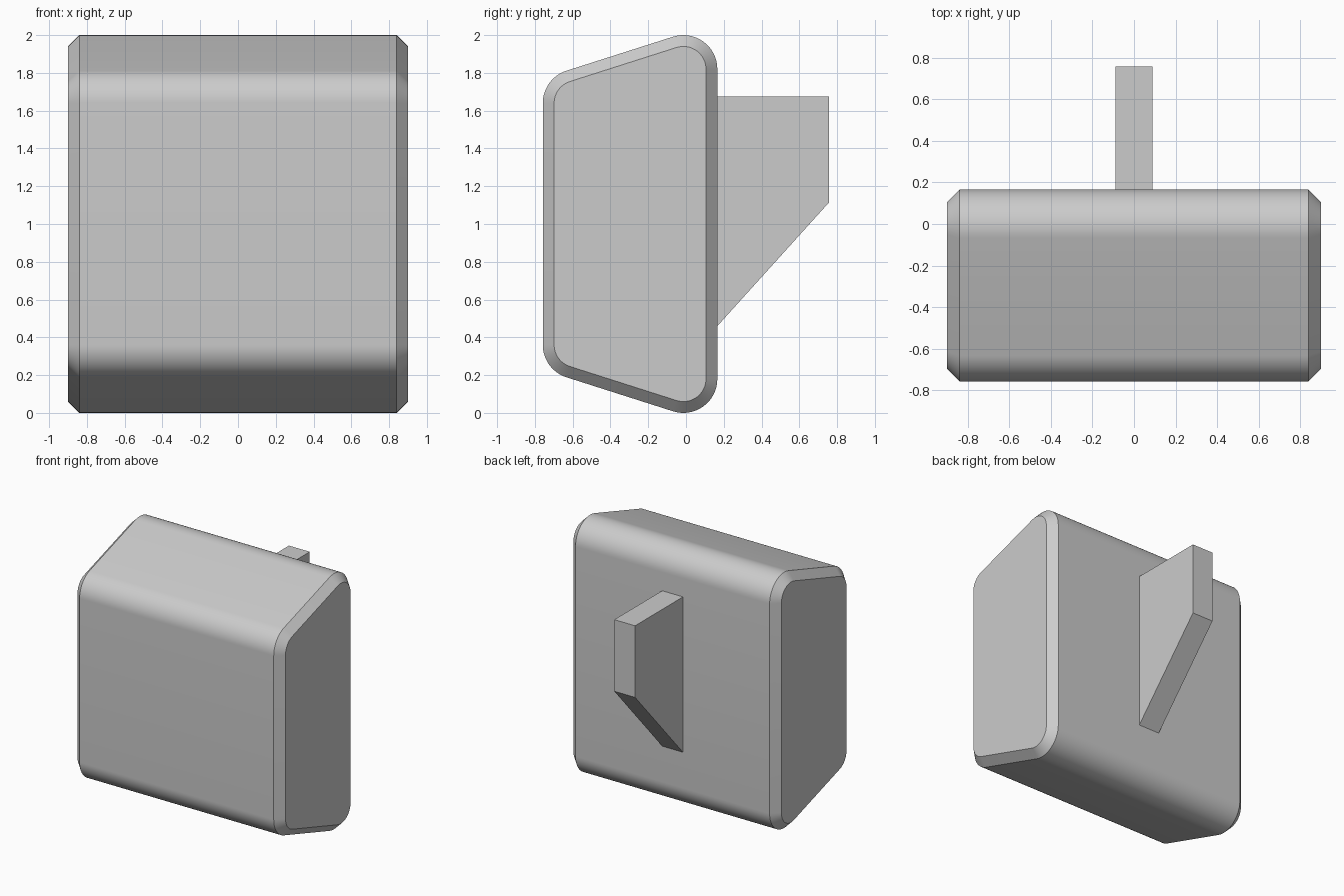
import bpy, bmesh
from math import atan2, cos, sin, pi

if "Cube" in bpy.data.objects:
    bpy.data.objects.remove(bpy.data.objects["Cube"])

RADIUS, CHAMFER, HALF_WIDTH = 0.18, 0.06, 0.90
BACK_Y, FRONT_Y = -0.014, -0.578      # corner arc centres
BACK_Z, FRONT_Z = 0.82, 0.64          # their heights above/below mid height z = 1


def body_profile(inset):
    """Rounded trapezoid in (y, z), pulled in by inset."""
    tilt = pi / 2 + atan2(BACK_Z - FRONT_Z, BACK_Y - FRONT_Y)
    corners = [(BACK_Y, BACK_Z, 0, tilt), (FRONT_Y, FRONT_Z, tilt, pi),
               (FRONT_Y, -FRONT_Z, pi, 2 * pi - tilt),
               (BACK_Y, -BACK_Z, 2 * pi - tilt, 2 * pi)]
    r, steps, points = RADIUS - inset, 16, []
    for y, z, a0, a1 in corners:
        for i in range(steps + 1):
            a = a0 + (a1 - a0) * i / steps
            points.append((y + r * cos(a), 1 + z + r * sin(a)))
    return points


def loft(name, sections):
    """Skin matching (x, profile) sections along x and cap both ends."""
    bm = bmesh.new()
    rings = [[bm.verts.new((x, y, z)) for y, z in prof] for x, prof in sections]
    for a, b in zip(rings, rings[1:]):
        for i in range(len(a)):
            j = (i + 1) % len(a)
            bm.faces.new((a[i], a[j], b[j], b[i]))
    bm.faces.new(rings[0])
    bm.faces.new(rings[-1])
    bmesh.ops.recalc_face_normals(bm, faces=bm.faces)
    mesh = bpy.data.meshes.new(name)
    bm.to_mesh(mesh)
    bm.free()
    obj = bpy.data.objects.new(name, mesh)
    bpy.context.collection.objects.link(obj)
    return obj


# Rounded housing with chamfered ends
outer, inner = body_profile(0), body_profile(CHAMFER)
body = loft("housing", [(-HALF_WIDTH, inner), (-HALF_WIDTH + CHAMFER, outer),
                        (HALF_WIDTH - CHAMFER, outer), (HALF_WIDTH, inner)])
bpy.context.view_layer.objects.active = body
body.select_set(True)
bpy.ops.object.shade_smooth_by_angle(angle=pi / 6)

# Flat mounting bracket on the back
bracket = [(0.16, 0.453), (0.758, 1.115), (0.758, 1.675), (0.16, 1.675)]
loft("mounting_bracket", [(-0.09, bracket), (0.09, bracket)])
